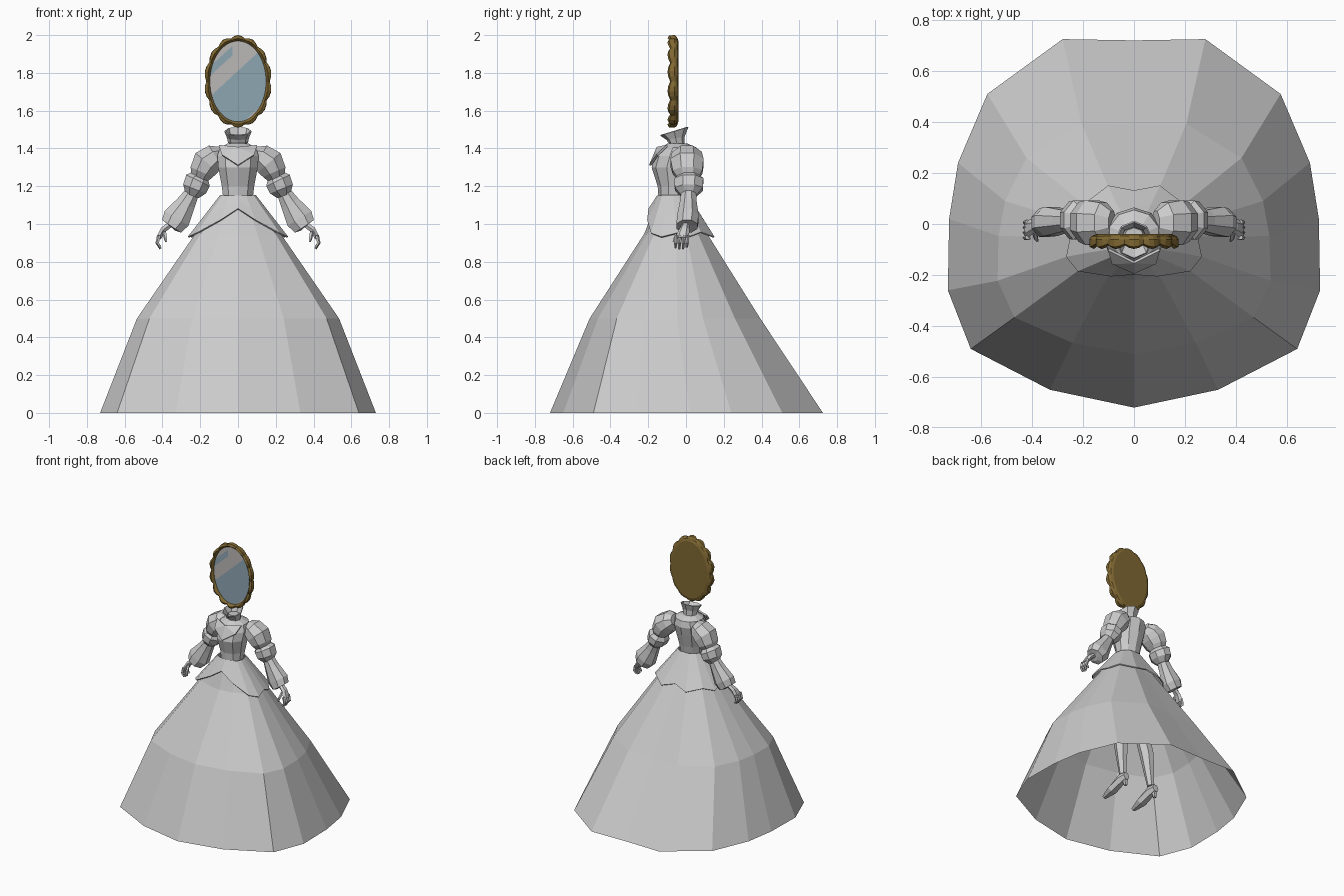
import bpy, bmesh, math
from mathutils import Vector

if "Cube" in bpy.data.objects:
    bpy.data.objects.remove(bpy.data.objects["Cube"])


def material(name, rgb):
    m = bpy.data.materials.new(name)
    m.diffuse_color = (*rgb, 1)
    m.use_nodes = True
    m.node_tree.nodes["Principled BSDF"].inputs["Base Color"].default_value = m.diffuse_color
    return m


GREY = material("grey_cloth", (0.6, 0.6, 0.6))
GOLD = material("antique_gold", (0.216, 0.138, 0.032))
BLUE = material("glass_blue", (0.27, 0.38, 0.45))
SHINE = material("glass_shine", (0.5, 0.48, 0.47))


def finish(name, bm, mats, mirror=False, thick=0):
    me = bpy.data.meshes.new(name)
    bm.to_mesh(me)
    bm.free()
    ob = bpy.data.objects.new(name, me)
    bpy.context.collection.objects.link(ob)
    for m in mats:
        me.materials.append(m)
    if thick:
        s = ob.modifiers.new("thickness", 'SOLIDIFY')
        s.thickness = thick
        s.offset = 0
    if mirror:
        ob.modifiers.new("mirror", 'MIRROR')
    return ob


def loft(name, rings, mat=GREY, caps=(True, True), mirror=False, thick=0):
    """Skin a list of closed rings of points."""
    bm = bmesh.new()
    vs = [[bm.verts.new(p) for p in r] for r in rings]
    n = len(vs[0])
    for a, b in zip(vs, vs[1:]):
        for i in range(n):
            j = (i + 1) % n
            bm.faces.new((a[i], a[j], b[j], b[i]))
    if caps[0]:
        bm.faces.new(vs[0][::-1])
    if caps[1]:
        bm.faces.new(vs[-1])
    bmesh.ops.recalc_face_normals(bm, faces=bm.faces)
    return finish(name, bm, [mat], mirror, thick)


def tube(name, pts, n=8, side=(0, 1, 0), mirror=True):
    """Faceted tube through (x, y, z, in-plane radius, sideways radius)."""
    side = Vector(side)
    c = [Vector(p[:3]) for p in pts]
    rings = []
    for k, p in enumerate(pts):
        t = c[min(k + 1, len(c) - 1)] - c[max(k - 1, 0)]
        u = side.cross(t).normalized()
        ang = [2 * math.pi * (i + 0.5) / n for i in range(n)]
        rings.append([c[k] + u * p[3] * math.cos(a) + side * p[4] * math.sin(a) for a in ang])
    return loft(name, rings, mirror=mirror)


def level(z, rx, yf, yb, n=10, tilt=0):
    """Horizontal oval ring with a vertex at the front; tilt raises the back."""
    cy, ry = (yf + yb) / 2, (yb - yf) / 2
    return [(rx * math.sin(a), cy - ry * math.cos(a), z - tilt * math.cos(a))
            for a in (2 * math.pi * i / n for i in range(n))]


# Skirt: 16-sided hem scaled up to the waist
half = [(0.33, -0.65), (0.64, -0.49), (0.73, -0.26), (0.725, 0.02),
        (0.69, 0.24), (0.575, 0.51), (0.28, 0.725)]
hem = [(0, -0.72)] + half + [(0, 0.72)] + [(-x, y) for x, y in reversed(half)]
stages = [(0, 0.73, 0, 0.72), (0.5, 0.535, -0.06, 0.45),
          (0.95, 0.225, -0.055, 0.165), (1.15, 0.088, -0.07, 0.075)]


def skirt_point(i, z, off=0):
    for a, b in zip(stages, stages[1:]):
        if z <= b[0]:
            f = (z - a[0]) / (b[0] - a[0])
            rx, cy, ry = [a[k] + (b[k] - a[k]) * f for k in (1, 2, 3)]
            break
    return (hem[i][0] / 0.73 * (rx + off), cy + hem[i][1] / 0.72 * (ry + off), z)


loft("skirt", [[skirt_point(i, s[0]) for i in range(16)] for s in stages], caps=(False, False))

# Peplum over the hips, notched at the front
edge = [1.08, 1.02, 0.95, 0.93, 0.95, 0.93, 0.955, 0.93, 0.96]
low = [edge[min(i, 16 - i)] for i in range(16)]
loft("peplum", [[skirt_point(i, 1.15 + (low[i] - 1.15) * f, 0.004 + 0.02 * f) for i in range(16)]
                for f in (0, 0.5, 1)], caps=(False, False), thick=0.008)

# Bodice, neck and flared collar
loft("bodice", [level(1.13, 0.082, -0.145, 0.005), level(1.2, 0.09, -0.15, 0.02),
                level(1.3, 0.11, -0.182, 0.05), level(1.36, 0.115, -0.165, 0.065),
                level(1.405, 0.1, -0.135, 0.055), level(1.425, 0.06, -0.1, 0.01)])
loft("neck", [level(1.40, 0.055, -0.095, 0, 8), level(1.46, 0.04, -0.085, -0.015, 8)])
loft("collar", [level(1.43, 0.05, -0.09, -0.01, 8), level(1.455, 0.055, -0.1, -0.01, 8, 0.008),
                level(1.492, 0.07, -0.135, 0.01, 8, 0.022)], caps=(False, False), thick=0.006)

# Pointed yoke on the chest
bm = bmesh.new()
yoke = [bm.verts.new(p) for p in [(0, -0.15, 1.405), (-0.1, -0.1, 1.415), (-0.085, -0.152, 1.365),
                                  (0, -0.19, 1.31), (0.085, -0.152, 1.365), (0.1, -0.1, 1.415)]]
for a, b in ((1, 2), (2, 3), (3, 4), (4, 5)):
    bm.faces.new((yoke[0], yoke[a], yoke[b]))
finish("yoke", bm, [GREY], thick=0.012)

# Puffed sleeves
tube("upper_puff", [(0.085, 0.005, 1.375, 0.04, 0.05), (0.12, 0.005, 1.36, 0.07, 0.085),
                    (0.165, 0.005, 1.325, 0.085, 0.095), (0.192, 0.008, 1.275, 0.07, 0.085),
                    (0.205, 0.01, 1.235, 0.045, 0.055)])
tube("lower_puff", [(0.193, 0.015, 1.26, 0.045, 0.05), (0.212, 0.015, 1.23, 0.075, 0.083),
                    (0.23, 0.015, 1.185, 0.07, 0.08), (0.243, 0.015, 1.15, 0.04, 0.045)])
tube("bell_sleeve", [(0.235, 0.015, 1.18, 0.038, 0.04), (0.275, 0.012, 1.11, 0.055, 0.048),
                     (0.325, 0.01, 1.03, 0.08, 0.062), (0.352, 0.005, 0.988, 0.065, 0.06),
                     (0.355, 0, 0.985, 0.03, 0.03)])

# Hands
tube("palm", [(0.355, 0, 1.0, 0.018, 0.02), (0.395, -0.01, 0.97, 0.018, 0.028),
              (0.42, -0.022, 0.925, 0.015, 0.038)], 6)
for k in range(4):
    y = -0.052 + 0.02 * k
    drop = (0.006, 0, 0, 0.01)[k]
    tube(f"finger_{k + 1}", [(0.417, y, 0.94, 0.011, 0.01), (0.427, y - 0.002, 0.9, 0.01, 0.009),
                             (0.41, y - 0.004, 0.868 + drop, 0.006, 0.006)], 5)
tube("thumb", [(0.39, -0.03, 0.96, 0.011, 0.011), (0.385, -0.055, 0.93, 0.01, 0.01),
               (0.38, -0.065, 0.905, 0.006, 0.006)], 5)

# Legs and heeled shoes inside the skirt
tube("leg", [(0.08, -0.04, 0.95, 0.08, 0.07), (0.105, -0.03, 0.52, 0.052, 0.05),
             (0.115, 0, 0.38, 0.052, 0.045), (0.125, 0.03, 0.13, 0.026, 0.024)], 6, (1, 0, 0))
tube("shoe", [(0.13, 0.075, 0.1, 0.03, 0.025), (0.13, 0.02, 0.095, 0.042, 0.032),
              (0.13, -0.07, 0.055, 0.03, 0.042), (0.13, -0.16, 0.035, 0.014, 0.018)], 6, (1, 0, 0))
tube("heel", [(0.13, 0.06, 0.1, 0.022, 0.022), (0.13, 0.065, 0.03, 0.012, 0.012)], 4, (1, 0, 0))

# Scalloped oval frame with a flat back
MZ, AX, AZ, N = 1.755, 0.148, 0.213, 56


def oval(off, y, wave_off=0, wave_y=0):
    ring = []
    for i in range(N):
        a = 2 * math.pi * i / N
        w = abs(math.sin(7 * a))
        r = off + wave_off * w
        ring.append(((AX + r) * math.cos(a), y - wave_y * w, MZ + (AZ + r) * math.sin(a)))
    return ring


loft("mirror_frame", [oval(0, -0.072), oval(0.002, -0.08), oval(0.01, -0.084, 0.004, 0.014),
                      oval(0.02, -0.078, 0.01, 0.012), oval(0.02, -0.06, 0.012),
                      oval(0.016, -0.048, 0.006), oval(0.0, -0.04)], GOLD, caps=(False, True))

# Glass, cut along diagonals into blue and shine
bm = bmesh.new()
bm.faces.new([bm.verts.new(p) for p in oval(0.001, -0.074)])
bmesh.ops.recalc_face_normals(bm, faces=bm.faces)
SL = 0.92
cuts = [((0, -0.074, MZ + d), (-SL, 0, 1)) for d in (-0.24, 0.056, 0.165, 0.215)]
cuts.append(((-0.03, -0.074, MZ), (1, 0, 0)))
for co, no in cuts:
    bmesh.ops.bisect_plane(bm, geom=bm.verts[:] + bm.edges[:] + bm.faces[:],
                           plane_co=co, plane_no=no)
for f in bm.faces:
    if f.normal.y > 0:
        f.normal_flip()
    c = f.calc_center_median()
    d = c.z - MZ - SL * c.x
    streak = 0.165 < d < 0.215 and c.x < -0.03
    f.material_index = 1 if (d < -0.24 or d > 0.056) and not streak else 0
finish("mirror_glass", bm, [BLUE, SHINE])
